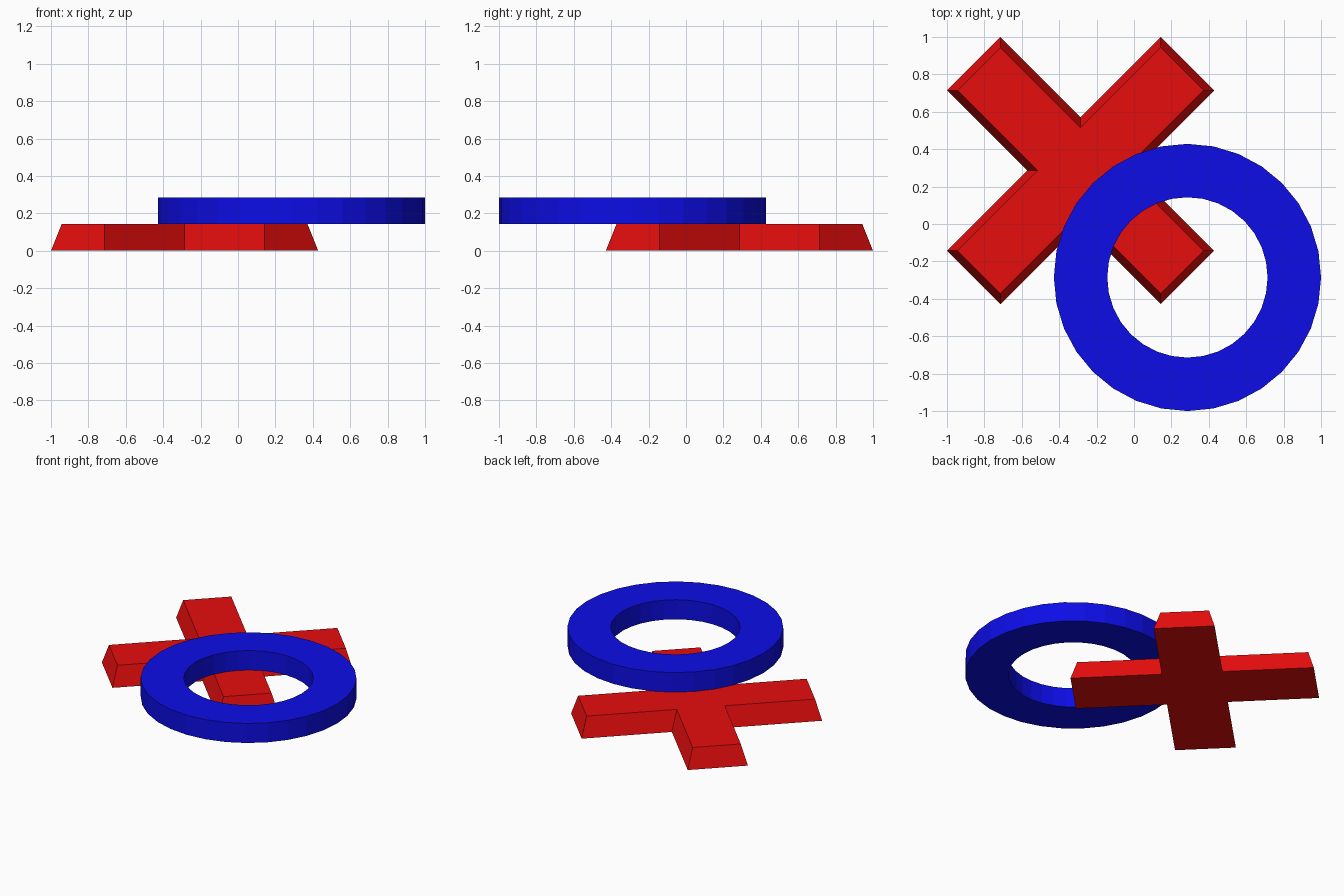
import bpy, bmesh, math
from mathutils import Matrix

if "Cube" in bpy.data.objects:
    bpy.data.objects.remove(bpy.data.objects["Cube"])

U = 1 / 7  # thickness of each piece


def make_part(name, loops, bands, caps, location, color):
    """Join loops (lists of 3D points) with quad bands and n-gon caps."""
    bm = bmesh.new()
    rings = [[bm.verts.new(p) for p in loop] for loop in loops]
    for a, b in bands:
        n = len(rings[a])
        for i in range(n):
            j = (i + 1) % n
            bm.faces.new((rings[a][i], rings[a][j], rings[b][j], rings[b][i]))
    for c in caps:
        bm.faces.new(rings[c])
    bmesh.ops.recalc_face_normals(bm, faces=bm.faces)
    mesh = bpy.data.meshes.new(name)
    bm.to_mesh(mesh)
    bm.free()
    obj = bpy.data.objects.new(name, mesh)
    obj.location = location
    bpy.context.collection.objects.link(obj)
    mat = bpy.data.materials.new(name + "_color")
    mat.diffuse_color = color
    mat.use_nodes = True
    mat.node_tree.nodes["Principled BSDF"].inputs["Base Color"].default_value = mat.diffuse_color
    mesh.materials.append(mat)
    return obj


def cross_loop(length, width, z):
    """Plus outline turned 45 degrees: one arm repeated four times."""
    arm = [(length, -width, z), (length, width, z), (width, width, z)]
    points = []
    for k in range(4):
        turn = Matrix.Rotation(math.radians(45 + 90 * k), 3, 'Z')
        points += [tuple(turn @ Matrix.Translation(p).translation) for p in arm]
    return points


def circle_loop(radius, z, sides=32):
    return [(radius * math.cos(2 * math.pi * i / sides),
             radius * math.sin(2 * math.pi * i / sides), z) for i in range(sides)]


# Red cross with sloping sides
r2 = math.sqrt(2)
inset = 0.4 * U / r2
length, width = 8 * U / r2, 2 * U / r2 
width *= 0.5 * 2 * 0.5 * 2
make_part("cross",
          [cross_loop(length, r2 * U, 0), cross_loop(length - inset, r2 * U - inset, U)],
          [(0, 1)], [0, 1], (-2 * U, 2 * U, 0), (0.8, 0.004, 0.004, 1))

# Blue ring resting on the cross
make_part("ring",
          [circle_loop(5 * U, 0), circle_loop(5 * U, U),
           circle_loop(3 * U, U), circle_loop(3 * U, 0)],
          [(0, 1), (1, 2), (2, 3), (3, 0)], [], (2 * U, -2 * U, U), (0.004, 0.004, 0.8, 1))
